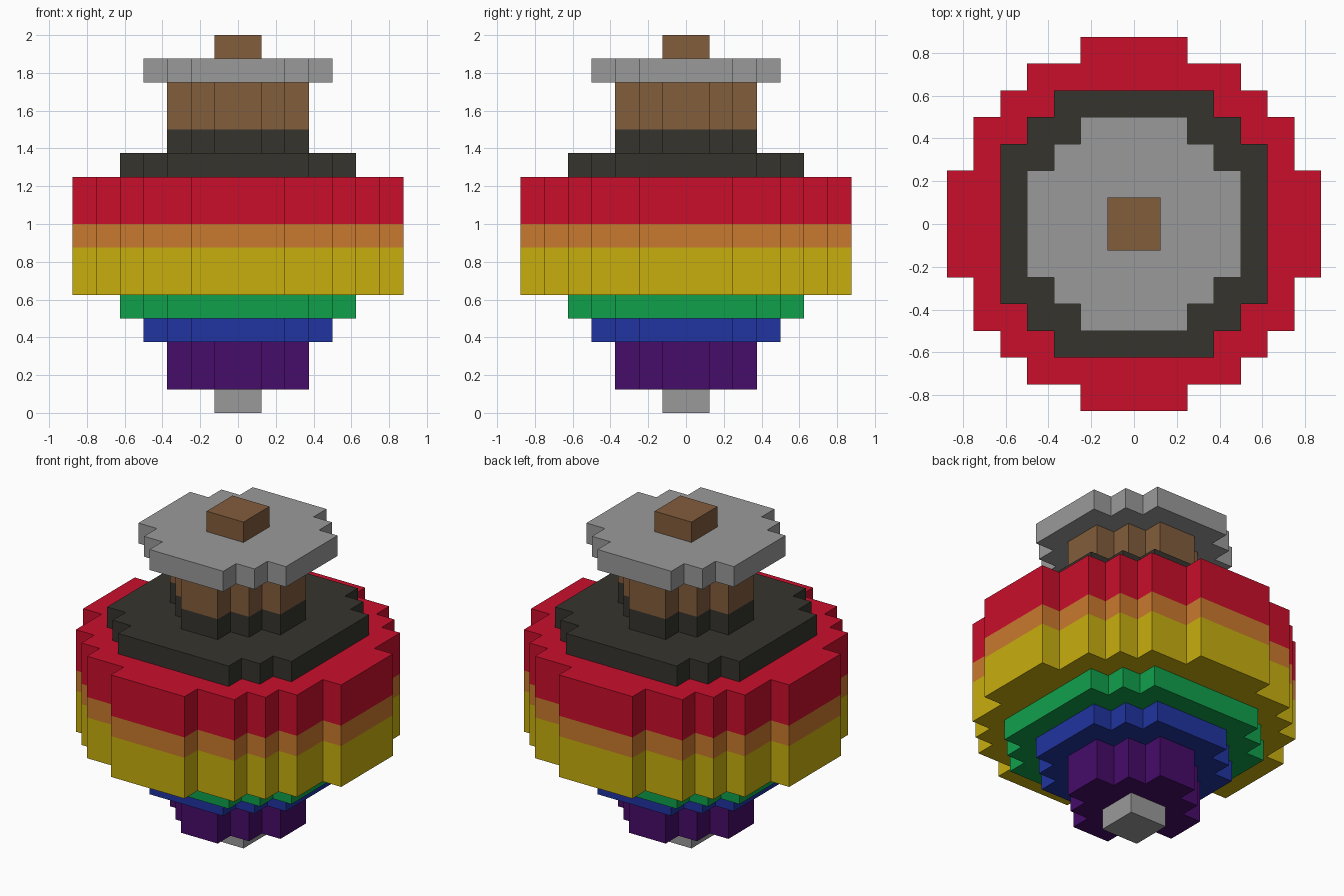
import bpy
import bmesh

UNIT = 0.125  # size of one block

cube = bpy.data.objects.get("Cube")
if cube:
    bpy.data.objects.remove(cube, do_unlink=True)


def material(name, rgb):
    """Flat material from display RGB (0-255), stored as linear."""
    srgb = [c / 255 for c in rgb]
    lin = [c / 12.92 if c <= 0.04045 else ((c + 0.055) / 1.055) ** 2.4 for c in srgb]
    mat = bpy.data.materials.new(name)
    mat.use_nodes = True
    mat.diffuse_color = (*lin, 1)
    bsdf = next(n for n in mat.node_tree.nodes if n.type == "BSDF_PRINCIPLED")
    bsdf.inputs["Base Color"].default_value = (*lin, 1)
    bsdf.inputs["Roughness"].default_value = 0.9
    return mat


GREY = material("grey", (154, 154, 154))
BROWN = material("brown", (130, 93, 60))
DARK = material("charcoal", (53, 52, 45))
RED = material("red", (201, 15, 43))
ORANGE = material("orange", (201, 121, 46))
YELLOW = material("yellow", (200, 175, 14))
GREEN = material("green", (16, 160, 75))
BLUE = material("blue", (33, 52, 160))
PURPLE = material("purple", (70, 12, 105))

# Stepped outlines: (half width, half depth) of each step, in blocks
SQUARE = [(1, 1)]
SMALL = [(3, 1), (2, 2), (1, 3)]
MEDIUM = [(4, 2), (3, 3), (2, 4)]
LARGE = [(5, 3), (4, 4), (3, 5)]
WIDE = [(7, 2), (6, 4), (5, 5), (4, 6), (2, 7)]


def outline(steps):
    """Closed counter-clockwise staircase from one quarter of steps."""
    quarter = []
    for i, (x, y) in enumerate(steps):
        quarter.append((x, y))
        if i + 1 < len(steps):
            quarter.append((steps[i + 1][0], y))
    points = []
    for _ in range(4):
        points += quarter
        quarter = [(-y, x) for x, y in quarter]
    return points


def stepped_disc(name, steps, levels, mats):
    """Extrude an outline through the levels, one material per band."""
    bm = bmesh.new()
    points = outline(steps)
    rings = [[bm.verts.new((x * UNIT, y * UNIT, z * UNIT)) for x, y in points]
             for z in levels]
    bm.faces.new(rings[0][::-1])
    bm.faces.new(rings[-1]).material_index = len(mats) - 1
    for band, (low, high) in enumerate(zip(rings, rings[1:])):
        for i in range(len(points)):
            j = (i + 1) % len(points)
            bm.faces.new((low[i], low[j], high[j], high[i])).material_index = band
    mesh = bpy.data.meshes.new(name)
    bm.to_mesh(mesh)
    bm.free()
    for mat in mats:
        mesh.materials.append(mat)
    bpy.context.collection.objects.link(bpy.data.objects.new(name, mesh))


# Lower point and tapering bands
stepped_disc("tip", SQUARE, [0, 1], [GREY])
stepped_disc("purple_base", SMALL, [1, 3], [PURPLE])
stepped_disc("blue_band", MEDIUM, [3, 4], [BLUE])
stepped_disc("green_band", LARGE, [4, 5], [GREEN])
# Wide striped body
stepped_disc("striped_body", WIDE, [5, 7, 8, 10], [YELLOW, ORANGE, RED])
# Collar, stem and cap
stepped_disc("collar", LARGE, [10, 11], [DARK])
stepped_disc("stem", SMALL, [11, 12, 14], [DARK, BROWN])
stepped_disc("cap_plate", MEDIUM, [14, 15], [GREY])
stepped_disc("top_knob", SQUARE, [15, 16], [BROWN])
